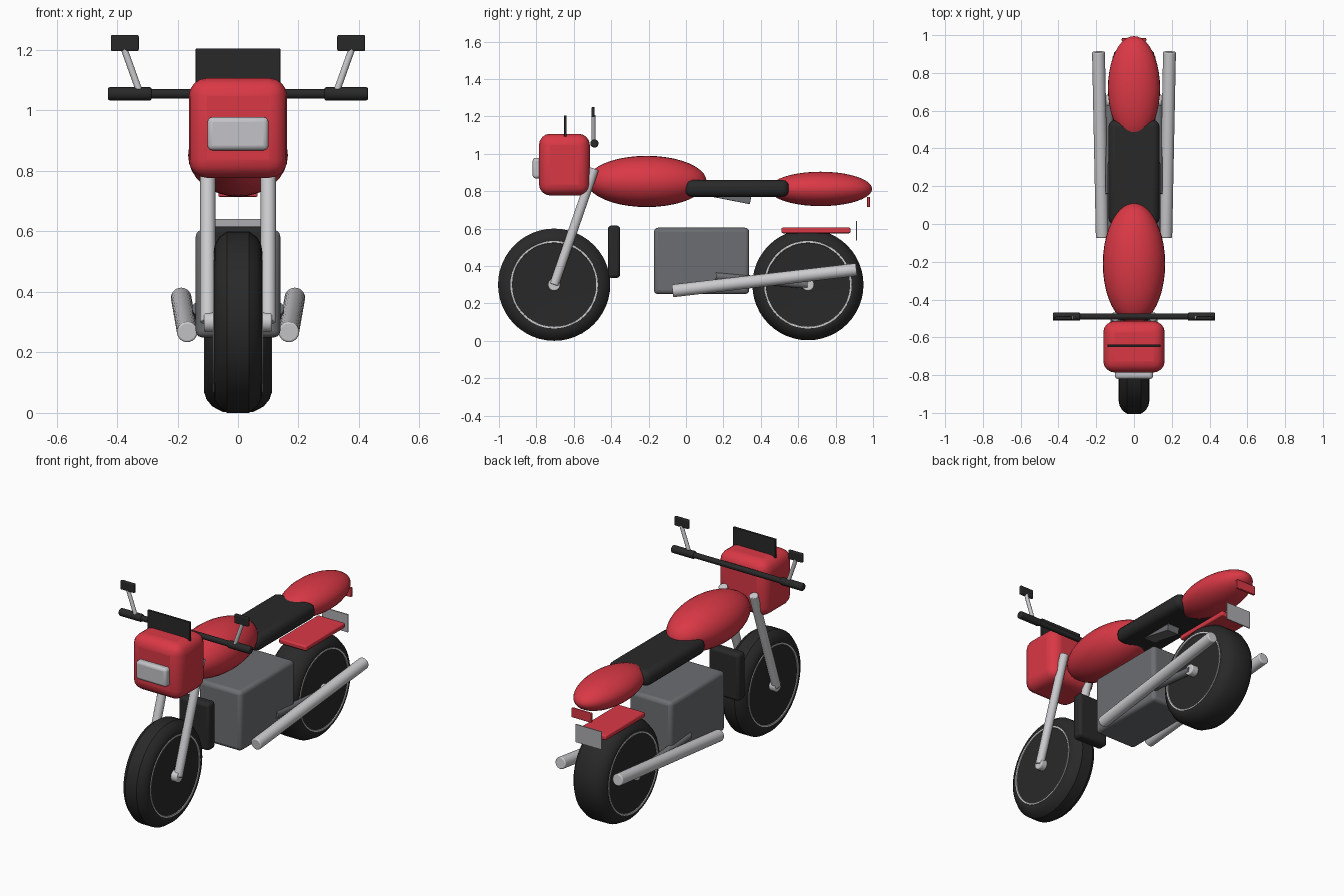
import bpy, bmesh, math
from mathutils import Vector, Matrix

old = bpy.data.objects.get("Cube")
if old:
    bpy.data.objects.remove(old, do_unlink=True)


def material(name, r, g, b):
    m = bpy.data.materials.new(name)
    m.use_nodes = True
    m.diffuse_color = (r, g, b, 1)
    m.node_tree.nodes["Principled BSDF"].inputs["Base Color"].default_value = (r, g, b, 1)
    return m


RED = material("red paint", 0.7, 0.04, 0.06)
BLACK = material("black rubber", 0.022, 0.022, 0.022)
SILVER = material("silver metal", 0.6, 0.6, 0.62)
GREY = material("engine grey", 0.15, 0.155, 0.165)
LENS = material("lamp lens", 0.55, 0.55, 0.58)
PLATE = material("plate grey", 0.42, 0.42, 0.44)


def finish(bm, name, mat, bevel=0, segments=3):
    mesh = bpy.data.meshes.new(name)
    bmesh.ops.recalc_face_normals(bm, faces=bm.faces)
    bm.to_mesh(mesh)
    bm.free()
    ob = bpy.data.objects.new(name, mesh)
    bpy.context.collection.objects.link(ob)
    mesh.materials.append(mat)
    if bevel:
        mod = ob.modifiers.new("Bevel", "BEVEL")
        mod.width, mod.segments, mod.limit_method = bevel, segments, "ANGLE"
    bpy.ops.object.select_all(action="DESELECT")
    ob.select_set(True)
    bpy.context.view_layer.objects.active = ob
    bpy.ops.object.shade_smooth_by_angle(angle=math.radians(35))
    return ob


def box(name, mat, centre, size, bevel=0.0, tilt=0, segments=3):
    bm = bmesh.new()
    matrix = (Matrix.Translation(centre) @ Matrix.Rotation(math.radians(tilt), 4, "X")
              @ Matrix.Diagonal((*size, 1)))
    bmesh.ops.create_cube(bm, size=1, matrix=matrix)
    return finish(bm, name, mat, bevel, segments)


def tube(name, mat, start, end, radius, bevel=0):
    a, b = Vector(start), Vector(end)
    bm = bmesh.new()
    turn = (b - a).to_track_quat("Z", "Y").to_matrix().to_4x4()
    bmesh.ops.create_cone(bm, cap_ends=True, segments=24, radius1=radius, radius2=radius,
                          depth=(b - a).length, matrix=Matrix.Translation((a + b) / 2) @ turn)
    return finish(bm, name, mat, bevel)


def ellipsoid(name, mat, centre, radii):
    bm = bmesh.new()
    matrix = (Matrix.Translation(centre) @ Matrix.Diagonal((*radii, 1))
              @ Matrix.Rotation(math.pi / 2, 4, "X"))
    bmesh.ops.create_uvsphere(bm, u_segments=32, v_segments=20, radius=1, matrix=matrix)
    return finish(bm, name, mat)


def lathe(name, mat, centre, profile):
    # Spin (x, radius) points around the wheel axle
    bm = bmesh.new()
    verts = [bm.verts.new((x, 0, r)) for x, r in profile]
    edges = [bm.edges.new(pair) for pair in zip(verts, verts[1:])]
    bmesh.ops.spin(bm, geom=verts + edges, cent=(0, 0, 0), axis=(1, 0, 0),
                   angle=math.tau, steps=48, use_duplicate=False)
    bmesh.ops.remove_doubles(bm, verts=bm.verts, dist=0.0001)
    bmesh.ops.translate(bm, verts=bm.verts, vec=centre)
    return finish(bm, name, mat)


def wheel(prefix, y, radius, w, hub):
    centre = (0, y, 0.3)
    side = [(0.45 * w, radius), (0.77 * w, radius - 0.018), (0.95 * w, radius - 0.042),
            (w, 0.237), (0.97 * w, 0.222), (0.9 * w, 0.19)]
    mirrored = [(-x, r) for x, r in reversed(side)]
    lathe(prefix + "_tyre", BLACK, centre, mirrored + side)
    # Slightly domed disc on each face, framed by a thin bright rim
    disc = [(0.93 * w, 0), (0.94 * w, 0.12), (0.96 * w, 0.224)]
    lathe(prefix + "_wheel_disc", BLACK, centre,
          disc + [(-x, r) for x, r in reversed(disc)])
    for s, label in ((1, "left"), (-1, "right")):
        lathe(f"{prefix}_rim_{label}", SILVER, centre,
              [(s * 0.94 * w, 0.235), (s * (w + 0.003), 0.234),
               (s * (w + 0.003), 0.225), (s * 0.94 * w, 0.224)])
    tube(prefix + "_axle", SILVER, (-hub, y, 0.3), (hub, y, 0.3), 0.033, 0.006)


# Wheels
wheel("front", -0.705, 0.3, 0.08, 0.112)
wheel("rear", 0.652, 0.297, 0.11, 0.145)

# Body shells and seat
ellipsoid("fuel_tank", RED, (0, -0.21, 0.852), (0.165, 0.32, 0.137))
ellipsoid("tail_cowl", RED, (0, 0.72, 0.812), (0.138, 0.275, 0.092))
box("seat", BLACK, (0, 0.273, 0.815), (0.27, 0.555, 0.09), 0.035)
box("frame_beam", GREY, (0, 0.14, 0.795), (0.08, 0.42, 0.05), 0.003, -11)

# Engine and radiator
box("engine_block", GREY, (0, 0.083, 0.427), (0.28, 0.51, 0.355), 0.022)
box("radiator", BLACK, (0, -0.385, 0.476), (0.2, 0.066, 0.28), 0.018)

# Front fairing, lamp and screen
box("front_fairing", RED, (0, -0.65, 0.942), (0.325, 0.272, 0.33), 0.06, 0, 4)
box("headlight", LENS, (0, -0.785, 0.923), (0.202, 0.07, 0.11), 0.016)
box("windscreen", BLACK, (0, -0.645, 1.135), (0.28, 0.014, 0.14), 0.003)

# Rear fender, lamp and plate
box("rear_fender", RED, (0, 0.695, 0.59), (0.18, 0.37, 0.03), 0.008)
box("tail_light", RED, (0, 0.976, 0.742), (0.13, 0.016, 0.055), 0.004)
box("rear_plate", PLATE, (0, 0.912, 0.588), (0.17, 0.006, 0.106))

# Handlebar
tube("handlebar", BLACK, (-0.42, -0.49, 1.055), (0.42, -0.49, 1.055), 0.016)

# Paired parts
for s, label in ((1, "left"), (-1, "right")):
    tube("fork_" + label, SILVER, (s * 0.1, -0.705, 0.3), (s * 0.1, -0.49, 0.92), 0.025, 0.004)
    tube("exhaust_" + label, SILVER, (s * 0.168, -0.072, 0.267), (s * 0.188, 0.912, 0.381),
         0.034, 0.006)
    tube("swingarm_" + label, GREY, (s * 0.13, 0.16, 0.345), (s * 0.13, 0.652, 0.3), 0.022)
    tube("grip_" + label, BLACK, (s * 0.285, -0.49, 1.055), (s * 0.43, -0.49, 1.055), 0.022, 0.007)
    tube("mirror_stem_" + label, SILVER, (s * 0.325, -0.495, 1.06), (s * 0.377, -0.495, 1.205), 0.011)
    box("mirror_" + label, BLACK, (s * 0.374, -0.497, 1.223), (0.092, 0.018, 0.053), 0.005)
